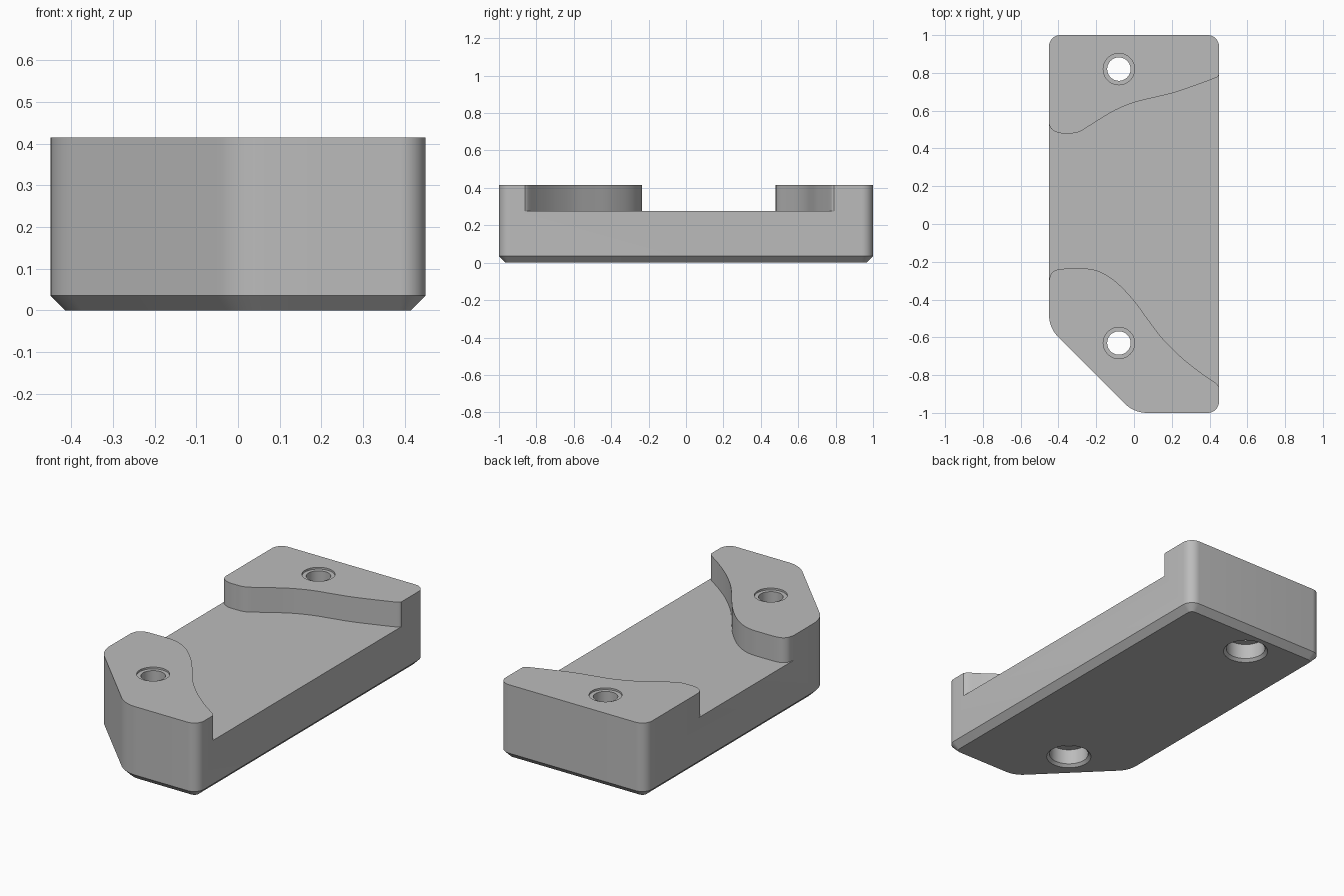
import bpy, bmesh, math
from mathutils import Vector

if "Cube" in bpy.data.objects:
    bpy.data.objects.remove(bpy.data.objects["Cube"])

TOP, FLOOR, CHAMFER = 0.415, 0.277, 0.035

grey = bpy.data.materials.new("plain grey")
grey.use_nodes = True
colour = (0.5, 0.5, 0.5, 1)
grey.diffuse_color = colour
grey.node_tree.nodes["Principled BSDF"].inputs["Base Color"].default_value = colour


def rounded(corners, steps=10):
    """Outline with a fillet at each (x, y, radius) corner, counter-clockwise."""
    points = []
    for i, (x, y, r) in enumerate(corners):
        p = Vector((x, y))
        a = (Vector(corners[i - 1][:2]) - p).normalized()
        b = (Vector(corners[(i + 1) % len(corners)][:2]) - p).normalized()
        half = a.angle(b) / 2
        centre = p + (a + b).normalized() * r / math.sin(half)
        start, sweep = p + a * r / math.tan(half) - centre, math.pi - 2 * half
        for k in range(steps + 1):
            t = sweep * k / steps
            points.append(centre + Vector((start.x * math.cos(t) - start.y * math.sin(t),
                                           start.x * math.sin(t) + start.y * math.cos(t))))
    return points


def smooth_path(points, steps=6):
    """Catmull-Rom curve through the points."""
    p = [Vector(q) for q in points]
    p = [2 * p[0] - p[1]] + p + [2 * p[-1] - p[-2]]
    path = []
    for a, b, c, d in zip(p, p[1:], p[2:], p[3:]):
        for k in range(steps):
            t = k / steps
            path.append(b + (c - a) * t / 2 + (2 * a - 5 * b + 4 * c - d) * t * t / 2
                        + (3 * b - a - 3 * c + d) * t ** 3 / 2)
    return path + [p[-2]]


def inset(points, d):
    """Move a closed convex outline inwards by d."""
    result = []
    for i, p in enumerate(points):
        e1 = (p - points[i - 1]).normalized()
        e2 = (points[(i + 1) % len(points)] - p).normalized()
        n = Vector((-e1.y - e2.y, e1.x + e2.x)).normalized()
        result.append(p + n * d / n.dot(Vector((-e1.y, e1.x))))
    return result


def loft(name, layers):
    """Closed solid through matching (outline, z) layers."""
    bm = bmesh.new()
    rings = [[bm.verts.new((p.x, p.y, z)) for p in pts] for pts, z in layers]
    for low, high in zip(rings, rings[1:]):
        for i in range(len(low)):
            bm.faces.new((low[i - 1], low[i], high[i], high[i - 1]))
    bm.faces.new(rings[0][::-1])
    bm.faces.new(rings[-1])
    bmesh.ops.recalc_face_normals(bm, faces=bm.faces)
    mesh = bpy.data.meshes.new(name)
    bm.to_mesh(mesh)
    bm.free()
    mesh.materials.append(grey)
    obj = bpy.data.objects.new(name, mesh)
    bpy.context.collection.objects.link(obj)
    return obj


def circle(x, y, r, n=48):
    return [Vector((x + r * math.cos(math.tau * i / n), y + r * math.sin(math.tau * i / n)))
            for i in range(n)]


# Block with one clipped corner and a chamfered underside
outline = rounded([(0.45, -1, 0.06), (0.45, 1, 0.06), (-0.45, 1, 0.06),
                   (-0.45, -0.55, 0.17), (0, -1, 0.17)])
block = loft("block", [(inset(outline, CHAMFER), 0), (outline, CHAMFER), (outline, TOP)])

# Wavy channel between the two raised ends
front_wave = smooth_path([(-0.45, -0.30), (-0.437, -0.262), (-0.4, -0.24), (-0.31, -0.236),
                          (-0.22, -0.24), (-0.15, -0.268), (-0.08, -0.32), (0, -0.405),
                          (0.07, -0.5), (0.15, -0.605), (0.25, -0.705), (0.35, -0.785),
                          (0.43, -0.84), (0.45, -0.862)])
back_wave = smooth_path([(0.45, 0.79), (0.43, 0.773), (0.3, 0.725), (0.2, 0.692),
                         (0.1, 0.668), (0, 0.643), (-0.1, 0.602), (-0.2, 0.543),
                         (-0.29, 0.488), (-0.35, 0.48), (-0.4, 0.483), (-0.437, 0.503),
                         (-0.45, 0.53)])
side = Vector((0.1, 0))
channel = ([front_wave[0] - side] + front_wave + [front_wave[-1] + side, back_wave[0] + side]
           + back_wave + [back_wave[-1] - side])
cutters = [loft("channel_cutter", [(channel, FLOOR), (channel, TOP + 0.1)])]

# Stepped screw holes: chamfered recess below, bore, shallow ledge on top
for x, y in ((-0.08, 0.82), (-0.08, -0.63)):
    profile = [(0.127, -0.01), (0.102, 0.015), (0.102, 0.1), (0.062, 0.1),
               (0.062, TOP - 0.01), (0.083, TOP - 0.01), (0.083, TOP + 0.05)]
    cutters.append(loft("hole_cutter", [(circle(x, y, r), z) for r, z in profile]))

bpy.context.view_layer.objects.active = block
for cutter in cutters:
    cutter.hide_render = True
    cut = block.modifiers.new("cut", "BOOLEAN")
    cut.operation, cut.solver, cut.object = "DIFFERENCE", "EXACT", cutter
    bpy.ops.object.modifier_apply(modifier=cut.name)
    bpy.data.objects.remove(cutter)

bpy.ops.object.select_all(action="DESELECT")
block.select_set(True)
bpy.ops.object.shade_smooth_by_angle(angle=math.radians(25))
